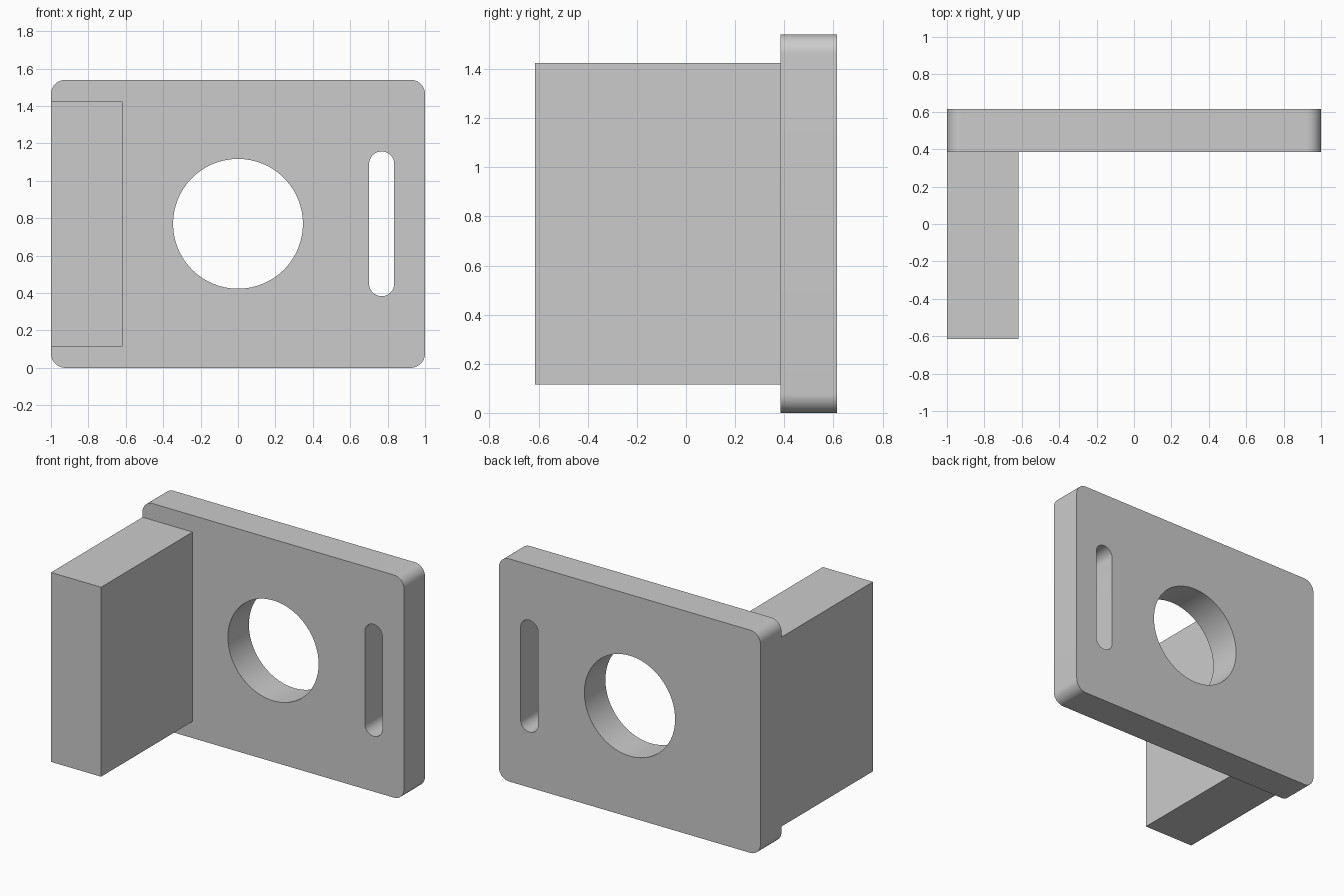
import bpy, bmesh
from math import sin, cos, pi

if "Cube" in bpy.data.objects:
    bpy.data.objects.remove(bpy.data.objects["Cube"])

MID_Z = 0.77


def rounded_rect(cx, cz, hx, hz, r, seg):
    """Outline of a rectangle with round corners; a circle or slot when r fills it."""
    pts = []
    for k, (sx, sz) in enumerate(((1, 1), (-1, 1), (-1, -1), (1, -1))):
        for i in range(seg + 1):
            a = (k + i / seg) * pi / 2
            p = (cx + sx * (hx - r) + r * cos(a), cz + sz * (hz - r) + r * sin(a))
            if not pts or abs(p[0] - pts[-1][0]) + abs(p[1] - pts[-1][1]) > 1e-5:
                pts.append(p)
    if abs(pts[0][0] - pts[-1][0]) + abs(pts[0][1] - pts[-1][1]) < 1e-5:
        pts.pop()
    return pts


# Plate: filled outline with a round hole and a slot
curve = bpy.data.curves.new("plate_profile", 'CURVE')
curve.dimensions = '2D'
curve.fill_mode = 'BOTH'
curve.extrude = 0.115
for outline in (rounded_rect(0, MID_Z, 1, 0.77, 0.077, 12),
                rounded_rect(0, MID_Z, 0.347, 0.347, 0.347, 24),
                rounded_rect(0.768, MID_Z, 0.067, 0.387, 0.067, 12)):
    spline = curve.splines.new('POLY')
    spline.points.add(len(outline) - 1)
    for point, (x, z) in zip(spline.points, outline):
        point.co = (x, z, 0, 1)
    spline.use_cyclic_u = True
plate = bpy.data.objects.new("plate", curve)
bpy.context.collection.objects.link(plate)
plate.location.y = 0.5
plate.rotation_euler.x = pi / 2
bpy.context.view_layer.objects.active = plate
plate.select_set(True)
bpy.ops.object.convert(target='MESH')
plate = bpy.context.object
plate.name = "plate"
bm = bmesh.new()
bm.from_mesh(plate.data)
bmesh.ops.remove_doubles(bm, verts=bm.verts, dist=1e-4)
bmesh.ops.recalc_face_normals(bm, faces=bm.faces)
bm.to_mesh(plate.data)
bm.free()
bpy.ops.object.shade_smooth_by_angle(angle=pi / 6)

# Block: solid arm at the left, flush with the plate's edge
bpy.ops.mesh.primitive_cube_add(size=1, location=(-0.8085, -0.115, MID_Z))
block = bpy.context.object
block.name = "side_block"
block.scale = (0.383, 1.0, 1.31)
bpy.ops.object.transform_apply(location=False, rotation=False, scale=True)
